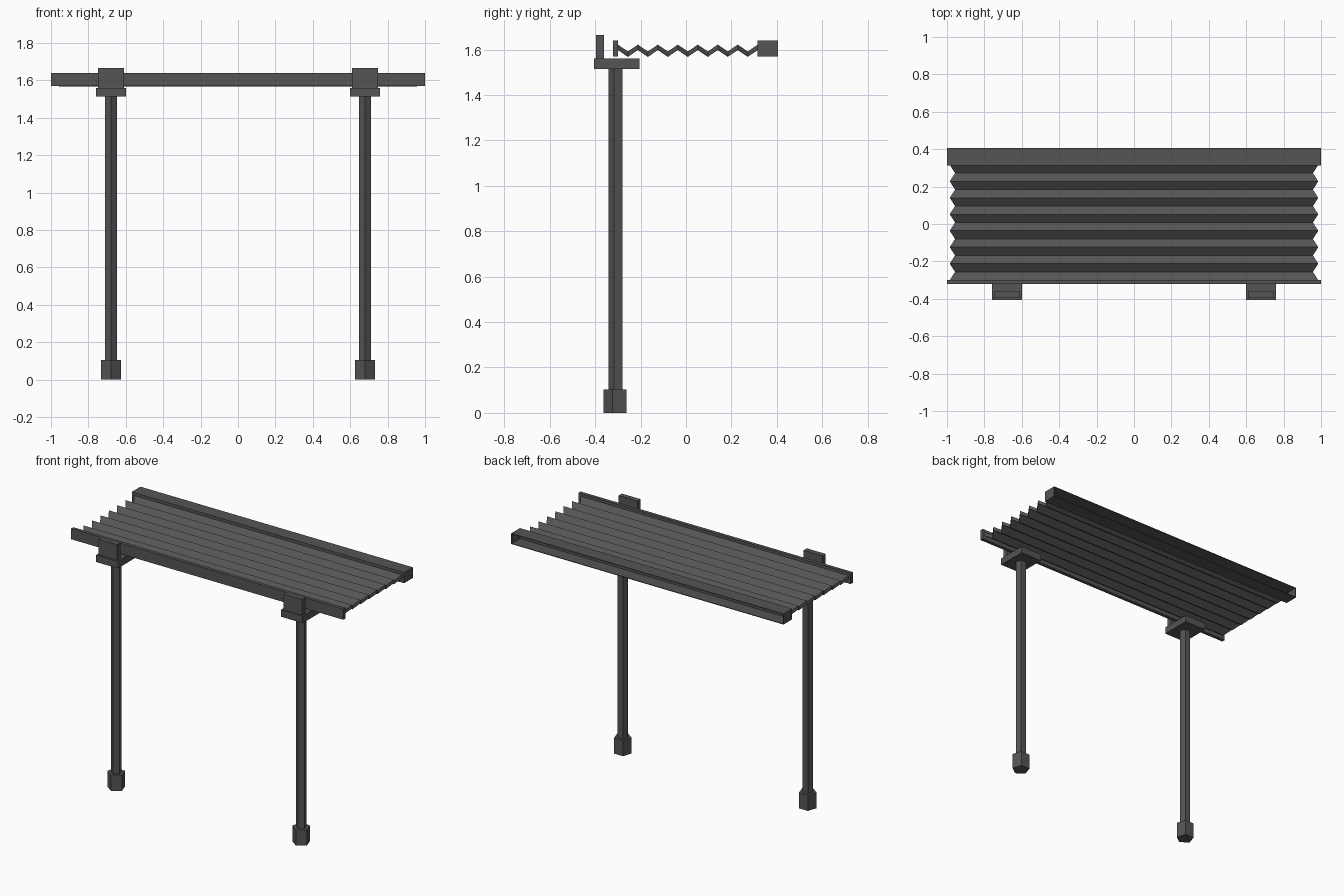
import bpy, bmesh, math

if "Cube" in bpy.data.objects:
    bpy.data.objects.remove(bpy.data.objects["Cube"])

metal = bpy.data.materials.new("dark grey metal")
metal.diffuse_color = (0.09, 0.09, 0.09, 1)
metal.use_nodes = True
metal.node_tree.nodes["Principled BSDF"].inputs["Base Color"].default_value = metal.diffuse_color


def make(name, verts, faces):
    me = bpy.data.meshes.new(name)
    me.from_pydata(verts, [], faces)
    bm = bmesh.new()
    bm.from_mesh(me)
    bmesh.ops.recalc_face_normals(bm, faces=bm.faces)
    bm.to_mesh(me)
    bm.free()
    me.materials.append(metal)
    ob = bpy.data.objects.new(name, me)
    bpy.context.collection.objects.link(ob)
    return ob


def box(name, x0, x1, y0, y1, z0, z1):
    v = [(x, y, z) for x in (x0, x1) for y in (y0, y1) for z in (z0, z1)]
    f = [(0, 1, 3, 2), (4, 6, 7, 5), (0, 4, 5, 1), (2, 3, 7, 6), (0, 2, 6, 4), (1, 5, 7, 3)]
    return make(name, v, f)


def pentagon_post(name, cx, cy, r, z0, z1):
    # five-sided prism with one corner pointing to the front
    ring = [math.radians(-90 + 72 * i) for i in range(5)]
    v = [(cx + r * math.cos(a), cy + r * math.sin(a), z) for z in (z0, z1) for a in ring]
    f = [(i, (i + 1) % 5, (i + 1) % 5 + 5, i + 5) for i in range(5)]
    return make(name, v, f + [(4, 3, 2, 1, 0), (5, 6, 7, 8, 9)])


# Posts, feet and brackets on both sides
for side, s in (("left", -1), ("right", 1)):
    cx = 0.679 * s
    pentagon_post(side + "_foot", cx, -0.307, 0.056, 0, 0.104)
    pentagon_post(side + "_post", cx, -0.307, 0.034, 0.1, 1.516)
    box(side + "_bracket_plate", cx - 0.08, cx + 0.08, -0.405, -0.204, 1.514, 1.56)
    box(side + "_bracket_upright", cx - 0.069, cx + 0.069, -0.396, -0.361, 1.558, 1.665)

# Front rail of the roof
box("front_rail", -1, 1, -0.322, -0.299, 1.569, 1.64)

# Back gutter: box open towards the back
rim = box("back_gutter", -1, 1, 0.314, 0.405, 1.569, 1.64)
bm = bmesh.new()
bm.from_mesh(rim.data)
bm.normal_update()
bmesh.ops.delete(bm, geom=[f for f in bm.faces if f.normal.y > 0.9], context='FACES_ONLY')
bm.to_mesh(rim.data)
bm.free()
wall = rim.modifiers.new("wall", 'SOLIDIFY')
wall.thickness = 0.006
wall.offset = -1

# Corrugated roof sheet: ridges are slightly wider than the valleys
n = 14
y_start, y_end, thick = -0.3, 0.316, 0.024
verts, faces = [], []
for k in range(n + 1):
    y = y_start + (y_end - y_start) * k / n
    ridge = k % 2 == 0
    w, z = (0.985, 1.622) if ridge else (0.957, 1.592)
    verts += [(-w, y, z), (w, y, z), (w, y, z - thick), (-w, y, z - thick)]
for k in range(n):
    a, b = 4 * k, 4 * k + 4
    faces += [(a + i, a + (i + 1) % 4, b + (i + 1) % 4, b + i) for i in range(4)]
faces += [(0, 1, 2, 3), (4 * n, 4 * n + 1, 4 * n + 2, 4 * n + 3)]
make("corrugated_roof", verts, faces)
